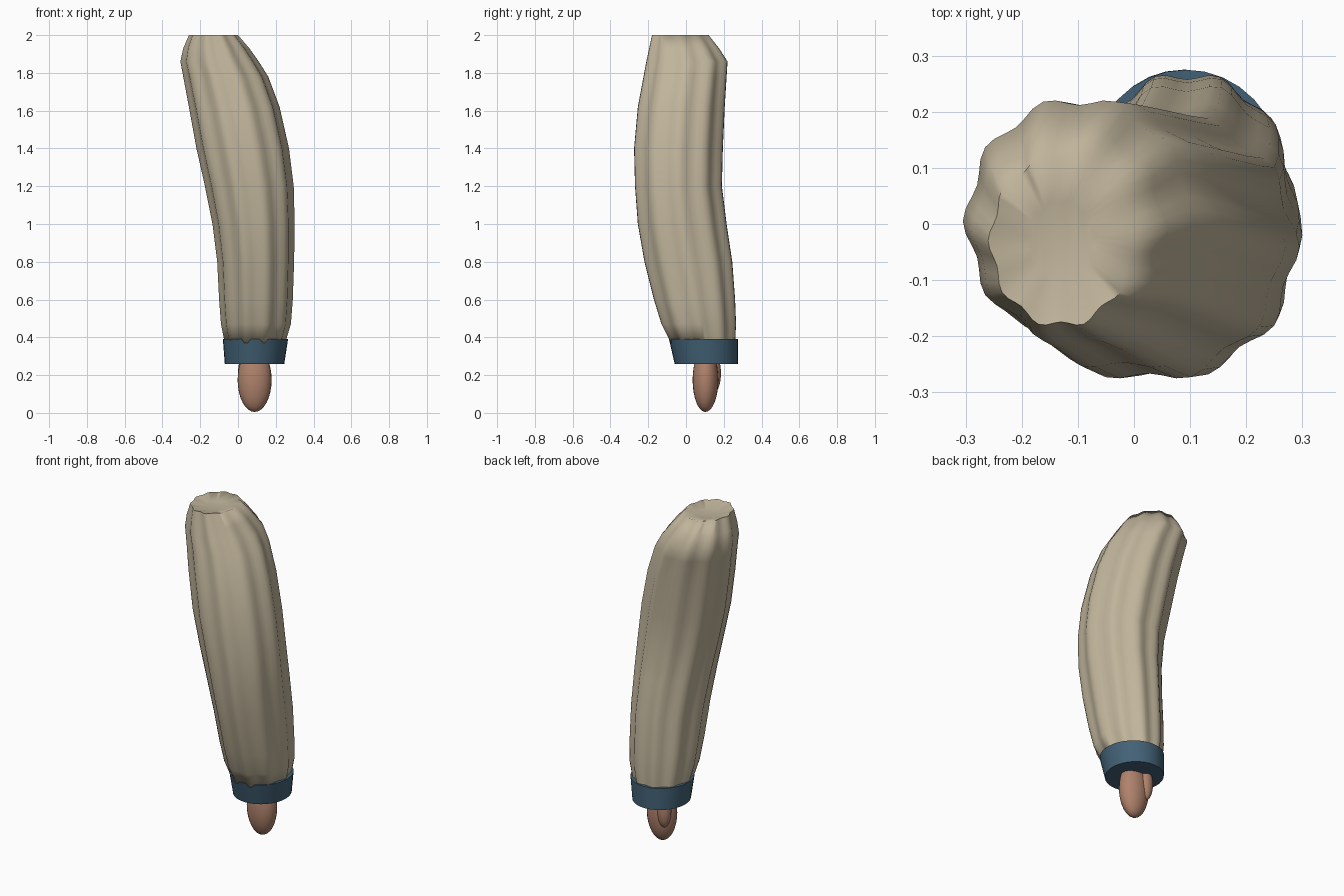
import bpy, bmesh, math

cube = bpy.data.objects.get("Cube")
if cube:
    bpy.data.objects.remove(cube, do_unlink=True)


def material(name, color):
    m = bpy.data.materials.new(name)
    m.use_nodes = True
    m.diffuse_color = (*color, 1)
    m.node_tree.nodes["Principled BSDF"].inputs["Base Color"].default_value = (*color, 1)
    return m


beige = material("beige cloth", (0.53, 0.46, 0.33))
blue = material("blue cuff", (0.055, 0.12, 0.18))
skin = material("skin", (0.43, 0.225, 0.15))


def finish(obj, mat, angle):
    obj.data.materials.append(mat)
    bpy.ops.object.select_all(action="DESELECT")
    obj.select_set(True)
    bpy.context.view_layer.objects.active = obj
    bpy.ops.object.shade_smooth_by_angle(angle=math.radians(angle))


def loft(name, rings, mat, segments, pleats=0, depth=0.0, angle=50):
    """Skin rings given as (z, x min, x max, y min, y max), closing both ends."""
    unit = []
    for i in range(segments):
        a = math.tau * i / segments
        r = 1 + depth * math.cos(pleats * a)
        unit.append((r * math.cos(a), r * math.sin(a)))
    wide = max(p[0] for p in unit)
    tall = max(p[1] for p in unit)
    bm = bmesh.new()
    loops = []
    for z, x0, x1, y0, y1 in rings:
        loops.append([bm.verts.new(((x0 + x1) / 2 + u / wide * (x1 - x0) / 2,
                                    (y0 + y1) / 2 + v / tall * (y1 - y0) / 2, z))
                      for u, v in unit])
    for low, high in zip(loops, loops[1:]):
        for i in range(segments):
            j = (i + 1) % segments
            bm.faces.new((low[i], low[j], high[j], high[i]))
    bm.faces.new(loops[0][::-1])
    bm.faces.new(loops[-1])
    mesh = bpy.data.meshes.new(name)
    bm.to_mesh(mesh)
    bm.free()
    obj = bpy.data.objects.new(name, mesh)
    bpy.context.collection.objects.link(obj)
    finish(obj, mat, angle)


def ellipsoid(name, center, radii, mat):
    bpy.ops.mesh.primitive_uv_sphere_add(segments=24, ring_count=16, location=center)
    obj = bpy.context.object
    obj.name = name
    obj.scale = radii
    bpy.ops.object.transform_apply(location=False, rotation=False, scale=True)
    finish(obj, mat, 60)


# Pleated, bent sleeve with a slightly dished shoulder end
loft("sleeve", [
    (0.37, -0.07, 0.25, -0.08, 0.26),
    (0.47, -0.09, 0.28, -0.13, 0.265),
    (0.6, -0.10, 0.29, -0.17, 0.26),
    (0.8, -0.11, 0.297, -0.22, 0.245),
    (1.0, -0.135, 0.30, -0.255, 0.215),
    (1.2, -0.175, 0.295, -0.27, 0.19),
    (1.4, -0.22, 0.27, -0.275, 0.195),
    (1.62, -0.26, 0.22, -0.255, 0.205),
    (1.78, -0.29, 0.16, -0.225, 0.215),
    (1.86, -0.305, 0.11, -0.21, 0.22),
    (1.93, -0.29, 0.06, -0.195, 0.175),
    (2.0, -0.26, 0.0, -0.18, 0.12),
    (1.98, -0.19, -0.07, -0.10, 0.04),
], beige, 60, pleats=10, depth=0.04, angle=75)

# Tapered cuff
loft("cuff", [
    (0.26, -0.07, 0.245, -0.06, 0.275),
    (0.39, -0.08, 0.265, -0.09, 0.275),
], blue, 32)

# Mitten-like hand and thumb
ellipsoid("hand", (0.088, 0.103, 0.175), (0.09, 0.068, 0.17), skin)
ellipsoid("thumb", (0.04, 0.15, 0.21), (0.04, 0.035, 0.1), skin)
